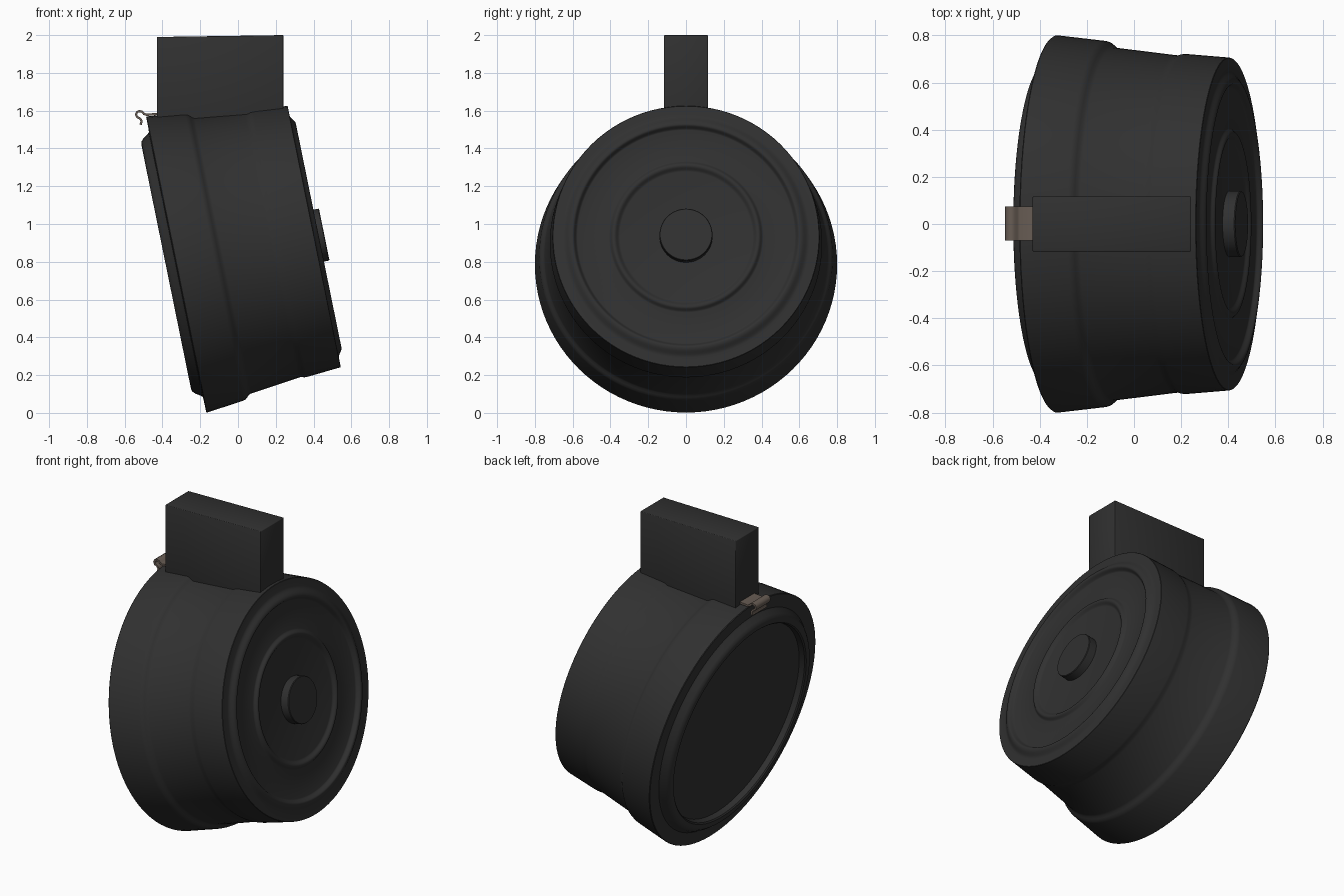
import bpy, bmesh, math
from mathutils import Vector, Matrix

if "Cube" in bpy.data.objects:
    bpy.data.objects.remove(bpy.data.objects["Cube"])

TILT = math.radians(11.5)          # drum axis rises toward +x
SEG = 96


def material(name, rgb):
    m = bpy.data.materials.new(name)
    m.diffuse_color = (*rgb, 1)
    m.use_nodes = True
    m.node_tree.nodes["Principled BSDF"].inputs["Base Color"].default_value = m.diffuse_color
    return m


DARK = material("dark_metal", (0.03, 0.03, 0.03))
BROWN = material("bare_steel", (0.14, 0.11, 0.09))


def finish(bm, name, mat, angle=30):
    bmesh.ops.recalc_face_normals(bm, faces=bm.faces)
    me = bpy.data.meshes.new(name)
    bm.to_mesh(me)
    bm.free()
    ob = bpy.data.objects.new(name, me)
    bpy.context.collection.objects.link(ob)
    me.materials.append(mat)
    bpy.ops.object.select_all(action='DESELECT')
    ob.select_set(True)
    bpy.context.view_layer.objects.active = ob
    bpy.ops.object.shade_smooth_by_angle(angle=math.radians(angle))
    return ob


def lathe(name, profile, mat):
    """Revolve (radius, height) points about the tilted drum axis."""
    bm = bmesh.new()
    vs = [bm.verts.new((r, 0, t)) for r, t in profile]
    edges = [bm.edges.new(p) for p in zip(vs, vs[1:])]
    bmesh.ops.spin(bm, geom=vs + edges, cent=(0, 0, 0), axis=(0, 0, 1),
                   angle=2 * math.pi, steps=SEG, use_merge=True)
    bmesh.ops.remove_doubles(bm, verts=bm.verts, dist=1e-5)
    place = Matrix.Translation((-0.3275, 0, 0.785)) @ \
        Matrix.Rotation(math.pi / 2 - TILT, 4, 'Y')
    bm.transform(place)
    return finish(bm, name, mat, 35)


def step(r0, r1, t0, t1, n=6):
    """Soft S-shaped step between two levels of the face."""
    return [(r0 + (r1 - r0) * i / n,
             t0 + (t1 - t0) * (0.5 - 0.5 * math.cos(math.pi * i / n)))
            for i in range(n + 1)]


# Drum body: recessed back with raised ring, stepped wall, front face with two beads
F = 0.746
drum = [(0, -0.012), (0.625, -0.012), (0.632, -0.045), (0.64, -0.052), (0.66, -0.054),
        (0.675, -0.05), (0.69, -0.036), (0.705, -0.012), (0.715, -0.002), (0.73, 0),
        (0.797, 0), (0.80, 0.004),
        (0.777, 0.205), (0.773, 0.218), (0.763, 0.23), (0.753, 0.24), (0.748, 0.252),
        (0.716, 0.515), (0.715, 0.53), (0.72, 0.545), (0.721, 0.56),
        (0.706, F - 0.002), (0.704, F)]
drum += step(0.655, 0.605, F, F + 0.024) + step(0.60, 0.575, F + 0.024, F)
drum += step(0.41, 0.385, F, F + 0.018) + step(0.38, 0.35, F + 0.018, F)
drum += [(0, F)]
lathe("drum_body", drum, DARK)

# Centre button
lathe("centre_button", [(0, F - 0.02), (0.14, F - 0.02), (0.14, 0.796),
                        (0.137, 0.80), (0, 0.80)], DARK)

# Feed tower, with a slightly slanted top and softened edges
bm = bmesh.new()
outline = [(-0.43, 1.45), (0.24, 1.45), (0.24, 2.0), (-0.43, 1.99)]
face = bm.faces.new([bm.verts.new((x, -0.117, z)) for x, z in outline])
ext = bmesh.ops.extrude_face_region(bm, geom=[face])
bmesh.ops.translate(bm, vec=(0, 0.234, 0),
                    verts=[v for v in ext['geom'] if isinstance(v, bmesh.types.BMVert)])
bmesh.ops.bevel(bm, geom=bm.edges[:], offset=0.004, segments=2, profile=0.5,
                affect='EDGES')
finish(bm, "feed_tower", DARK, 60)

# Curled latch: a strip bent along a path and thickened
path = [(-0.42, 1.583), (-0.485, 1.578), (-0.498, 1.583), (-0.508, 1.594),
        (-0.522, 1.598), (-0.535, 1.592), (-0.540, 1.580), (-0.535, 1.567),
        (-0.522, 1.560), (-0.513, 1.552), (-0.511, 1.540), (-0.516, 1.525)]
pts = [Vector((x, 0, z)) for x, z in path]
bm = bmesh.new()
rows = []
for i, p in enumerate(pts):
    d = (pts[min(i + 1, len(pts) - 1)] - pts[max(i - 1, 0)]).normalized()
    n = Vector((-d.z, 0, d.x)) * 0.006
    rows.append([bm.verts.new(p + n * s + Vector((0, y, 0)))
                 for s, y in ((1, -0.07), (1, 0.075), (-1, 0.075), (-1, -0.07))])
for a, b in zip(rows, rows[1:]):
    for k in range(4):
        j = (k + 1) % 4
        bm.faces.new((a[k], a[j], b[j], b[k]))
bm.faces.new(rows[0])
bm.faces.new(rows[-1])
finish(bm, "curled_latch", BROWN, 50)
